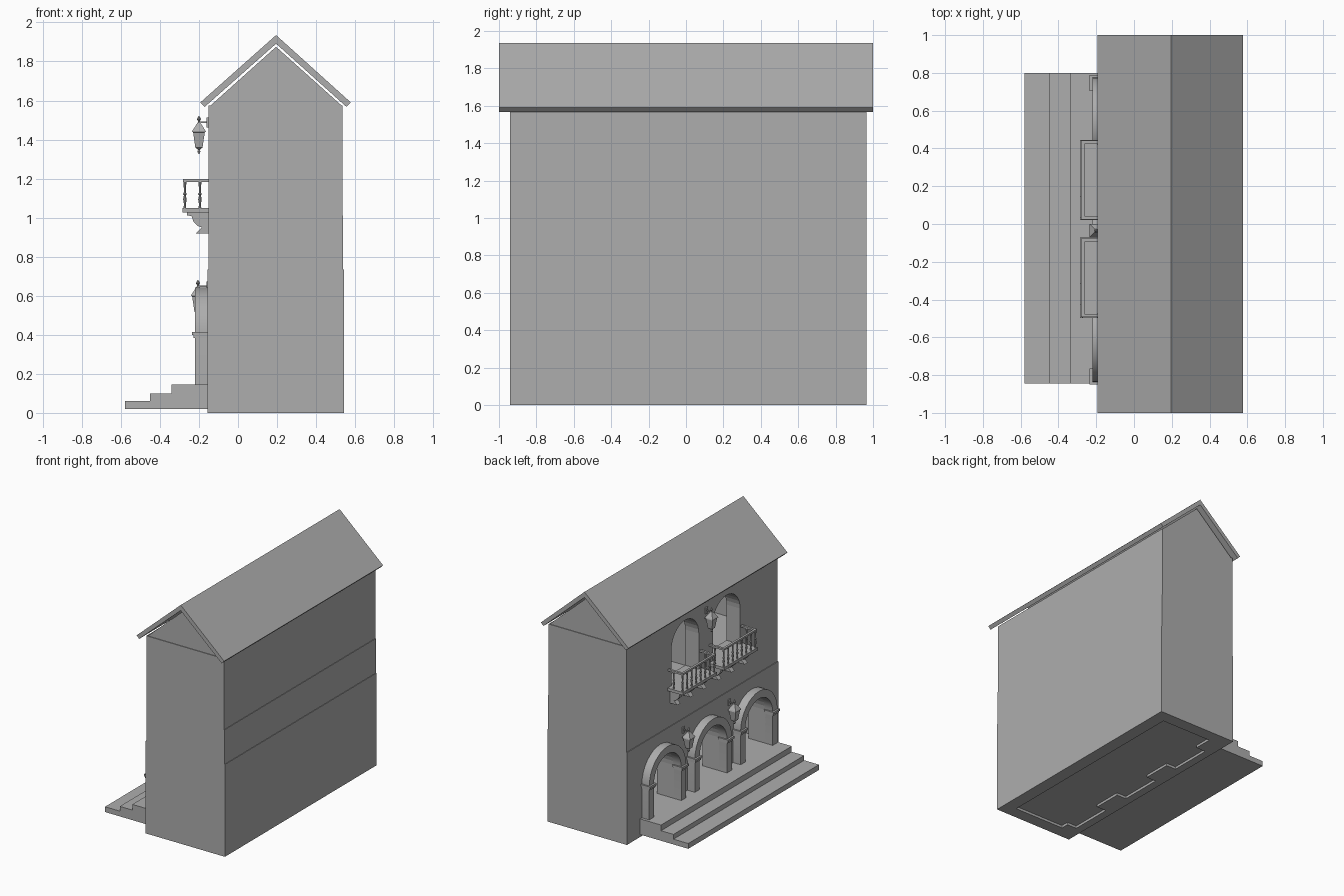
import bpy, bmesh, math

cube = bpy.data.objects.get("Cube")
if cube:
    bpy.data.objects.remove(cube)

stone = bpy.data.materials.new("plain grey")
stone.use_nodes = True
GREY = (0.42, 0.42, 0.42, 1)
stone.diffuse_color = GREY
for node in stone.node_tree.nodes:
    if node.type == 'BSDF_PRINCIPLED':
        node.inputs["Base Color"].default_value = GREY


# ---- helpers ----
def prism(bm, pts, a, b, axis):
    """Extrude a profile: (y, z) points along x, or (x, z) points along y."""
    def put(p, d):
        return bm.verts.new((d, p[0], p[1]) if axis == 'x' else (p[0], d, p[1]))
    lo, hi = [put(p, a) for p in pts], [put(p, b) for p in pts]
    bm.faces.new(lo)
    bm.faces.new(hi[::-1])
    n = len(pts)
    for i in range(n):
        j = (i + 1) % n
        bm.faces.new((lo[i], hi[i], hi[j], lo[j]))


def box(bm, x0, x1, y0, y1, z0, z1):
    prism(bm, [(x0, z0), (x1, z0), (x1, z1), (x0, z1)], y0, y1, 'y')


def lathe(bm, profile, x, y, z, sides, turn=0.0):
    """Stack rings of (radius, height) around a vertical axis."""
    rings = []
    for r, h in profile:
        rings.append([bm.verts.new((x + r * math.cos(turn + math.tau * k / sides),
                                    y + r * math.sin(turn + math.tau * k / sides), z + h))
                      for k in range(sides)])
    bm.faces.new(rings[0])
    bm.faces.new(rings[-1])
    for a, b in zip(rings, rings[1:]):
        for k in range(sides):
            m = (k + 1) % sides
            bm.faces.new((a[k], a[m], b[m], b[k]))


def finish(name, bm, smooth=False):
    bmesh.ops.recalc_face_normals(bm, faces=bm.faces)
    mesh = bpy.data.meshes.new(name)
    bm.to_mesh(mesh)
    bm.free()
    mesh.materials.append(stone)
    ob = bpy.data.objects.new(name, mesh)
    bpy.context.scene.collection.objects.link(ob)
    if smooth:
        bpy.ops.object.select_all(action='DESELECT')
        ob.select_set(True)
        bpy.context.view_layer.objects.active = ob
        bpy.ops.object.shade_smooth_by_angle(angle=math.radians(35))
    return ob


def arc(cy, cz, r, steps=16):
    return [(cy + r * math.cos(math.pi * k / steps), cz + r * math.sin(math.pi * k / steps))
            for k in range(steps + 1)]


def arch(cy, r, base, spring):
    return [(cy + r, base)] + arc(cy, spring, r) + [(cy - r, base)]


def cut(target, cutters):
    for c in cutters:
        mod = target.modifiers.new("cut", 'BOOLEAN')
        mod.operation, mod.object, mod.solver = 'DIFFERENCE', c, 'EXACT'
    bpy.context.view_layer.update()
    graph = bpy.context.evaluated_depsgraph_get()
    mesh = bpy.data.meshes.new_from_object(target.evaluated_get(graph))
    target.modifiers.clear()
    target.data = mesh
    for c in cutters:
        bpy.data.objects.remove(c)


ARCHES = (0.545, -0.03, -0.605)
WINDOWS = (0.225, -0.295)
FLOOR, SPRING = 0.145, 0.41

# ---- house walls: stepped shell, hollow on two storeys ----
bm = bmesh.new()
prism(bm, [(-0.155, 0), (0.543, 0), (0.543, 0.735), (0.539, 0.735), (0.539, 1.01),
           (0.535, 1.01), (0.535, 1.575), (-0.15, 1.575), (-0.15, 0.735), (-0.155, 0.735)],
      -0.94, 0.965, 'y')
walls = finish("house_walls", bm)


def box_cutter(*dims):
    b = bmesh.new()
    box(b, *dims)
    c = finish("cutter", b)
    c.hide_render = True
    return c


def arch_cutter(*args, x1):
    b = bmesh.new()
    prism(b, arch(*args), -0.3, x1, 'x')
    c = finish("cutter", b)
    c.hide_render = True
    return c


cutters = [box_cutter(-0.005, 0.44, -0.84, 0.865, -0.1, 0.9),
           box_cutter(-0.03, 0.44, -0.84, 0.865, 1.03, 1.55)]
cutters += [arch_cutter(cy, 0.172, FLOOR, SPRING, x1=0.05) for cy in ARCHES]
cutters += [box_cutter(-0.09, 0.02, cy - 0.172, cy + 0.172, -0.1, 0.16) for cy in ARCHES]
cutters += [arch_cutter(cy, 0.172, 1.05, 1.335, x1=0.05) for cy in WINDOWS]
cut(walls, cutters)

# ---- inside floor and upstairs partition ----
bm = bmesh.new()
box(bm, -0.092, 0.45, -0.85, 0.875, 0.02, FLOOR)
finish("ground_floor", bm)
bm = bmesh.new()
box(bm, -0.04, 0.45, -0.06, 0.02, 1.02, 1.56)
finish("upstairs_partition", bm)

# ---- front steps ----
bm = bmesh.new()
prism(bm, [(-0.58, 0.02), (-0.13, 0.02), (-0.13, FLOOR), (-0.34, FLOOR), (-0.34, 0.1),
           (-0.45, 0.1), (-0.45, 0.062), (-0.58, 0.062)], -0.845, 0.8, 'y')
# keep the steps behind the wall face only below the door sills
finish("entrance_steps", bm)

# ---- gables under the roof ----
bm = bmesh.new()
prism(bm, [(-0.14, 1.575), (0.53, 1.575), (0.195, 1.875)], -0.935, 0.96, 'y')
finish("gable", bm)

# ---- roof: two sloping slabs as one bent profile ----
bm = bmesh.new()
prism(bm, [(-0.193, 1.59), (-0.171, 1.567), (0.195, 1.891), (0.556, 1.567),
           (0.578, 1.59), (0.195, 1.935)], -1, 1, 'y')
finish("roof", bm)

# ---- arched door surrounds with capitals ----
for i, cy in enumerate(ARCHES):
    bm = bmesh.new()
    ring = arch(cy, 0.232, FLOOR, SPRING) + arch(cy, 0.172, FLOOR, SPRING)[::-1]
    prism(bm, ring, -0.22, -0.15, 'x')
    for side in (-1, 1):
        y = cy + side * 0.202
        box(bm, -0.235, -0.15, y - 0.042, y + 0.042, 0.398, 0.415)
        box(bm, -0.228, -0.15, y - 0.036, y + 0.036, 0.383, 0.398)
    finish(f"door_surround_{i + 1}", bm, True)

# ---- balconies ----
BALUSTER = [(0.007, 0), (0.005, 0.02), (0.009, 0.045), (0.005, 0.065), (0.01, 0.072),
            (0.005, 0.08), (0.006, 0.11), (0.008, 0.135)]
BRACKET = [(-0.262, 1.03), (-0.262, 1.012), (-0.238, 1.008), (-0.228, 0.98), (-0.208, 0.958),
           (-0.185, 0.95), (-0.215, 0.92), (-0.145, 0.92), (-0.145, 1.03)]
for i, cy in enumerate((0.2325, -0.285)):
    lo, hi = cy - 0.2125, cy + 0.2125
    bm = bmesh.new()
    box(bm, -0.285, -0.14, lo, hi, 1.027, 1.05)
    finish(f"balcony_slab_{i + 1}", bm)

    bm = bmesh.new()
    box(bm, -0.281, -0.263, lo + 0.004, hi - 0.004, 1.183, 1.197)
    for y in (lo + 0.004, hi - 0.022):
        box(bm, -0.265, -0.145, y, y + 0.018, 1.183, 1.197)
    for k in range(8):
        lathe(bm, BALUSTER, -0.272, lo + 0.013 + k * 0.057, 1.049, 8)
    for y in (lo + 0.013, hi - 0.013):
        lathe(bm, BALUSTER, -0.195, y, 1.049, 8)
    finish(f"balcony_railing_{i + 1}", bm, True)

    bm = bmesh.new()
    for k in (-1, 0, 1):
        y = cy + k * 0.165
        prism(bm, BRACKET, y - 0.02, y + 0.02, 'y')
    finish(f"balcony_brackets_{i + 1}", bm)

# ---- wall lanterns ----
LANTERN = [(0.004, 0), (0.012, 0.012), (0.005, 0.02), (0.026, 0.032), (0.042, 0.11),
           (0.05, 0.112), (0.046, 0.12), (0.014, 0.155), (0.01, 0.16)]
FINIAL = [(0.005, 0.155), (0.005, 0.168), (0.011, 0.178), (0.005, 0.188), (0.001, 0.195)]
for name, x, y, z in (("upper_lantern", -0.2, -0.035, 1.327),
                      ("lower_lantern_1", -0.205, 0.2575, 0.487),
                      ("lower_lantern_2", -0.205, -0.3175, 0.487)):
    bm = bmesh.new()
    lathe(bm, LANTERN, x, y, z, 4, math.pi / 4)
    lathe(bm, FINIAL, x, y, z, 8)
    box(bm, x, -0.145, y - 0.004, y + 0.004, z + 0.157, z + 0.165)
    box(bm, -0.162, -0.145, y - 0.012, y + 0.012, z + 0.135, z + 0.185)
    finish(name, bm)
